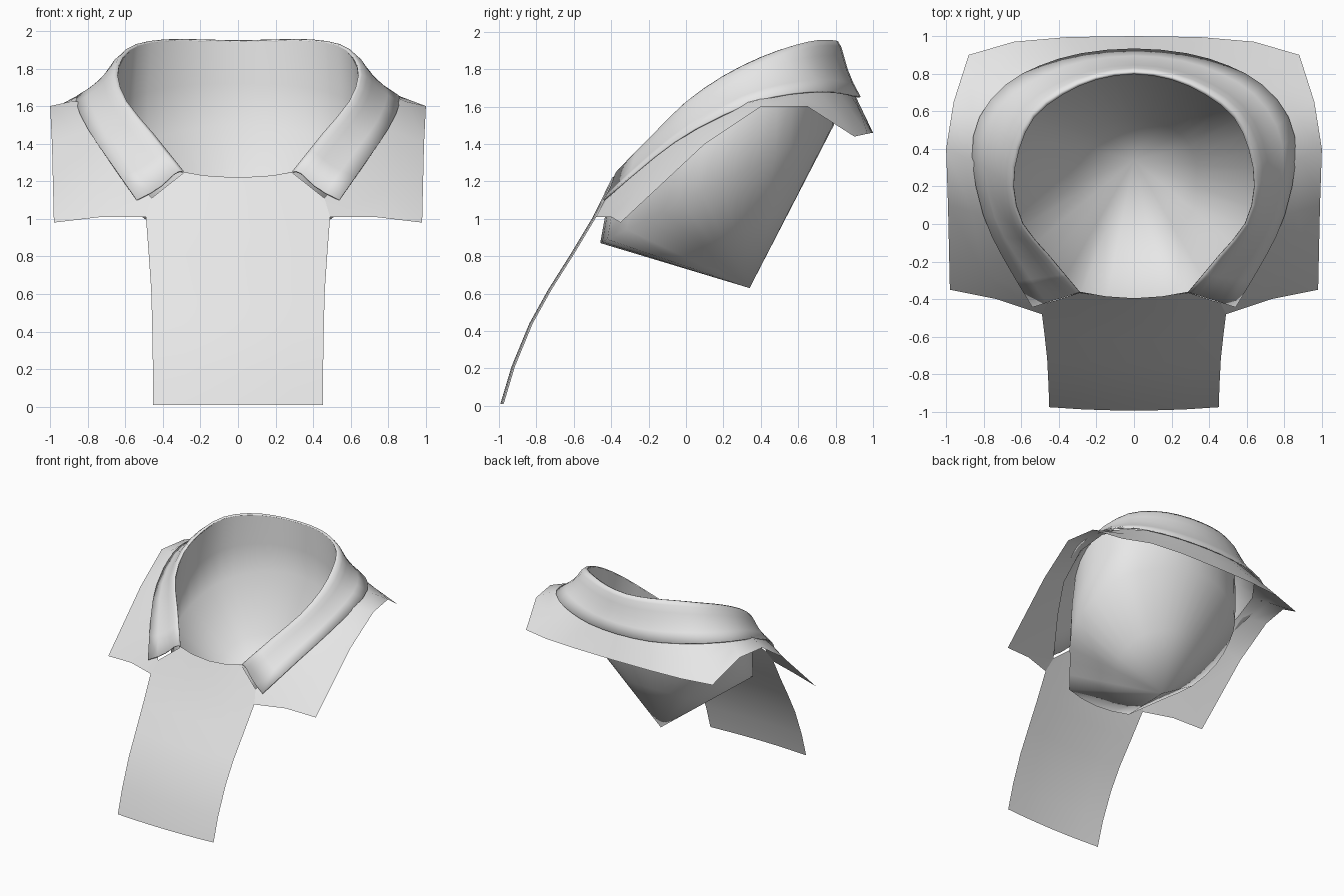
import bpy
from mathutils import Vector as V

if "Cube" in bpy.data.objects:
    bpy.data.objects.remove(bpy.data.objects["Cube"])

cloth = bpy.data.materials.new("light_grey_cloth")
cloth.use_nodes = True
cloth.diffuse_color = (0.8, 0.8, 0.8, 1)
cloth.node_tree.nodes["Principled BSDF"].inputs["Base Color"].default_value = (0.8, 0.8, 0.8, 1)


def smooth_path(pts):
    """Insert one curved midpoint between neighbouring points."""
    out = []
    for i in range(len(pts) - 1):
        a, b = pts[i], pts[i + 1]
        before = pts[i - 1] if i else V((-b.x, b.y, b.z))
        after = pts[i + 2] if i + 2 < len(pts) else b + (b - a)
        out += [a, (a + b) * 0.5625 - (before + after) * 0.0625]
    return out + [pts[-1]]


def mirrored(pts, closed=False):
    """Left half, back to front, becomes the whole row."""
    right = [V((-p.x, p.y, p.z)) for p in pts]
    return pts + right[::-1][1:-1] if closed else right[::-1][:-1] + pts


def sheet(name, rows, closed=False, tip=None):
    """Skin rows of points into a smooth surface, with an optional tip."""
    n = len(rows[0])
    verts = [p for row in rows for p in row]
    span = n if closed else n - 1
    faces = []
    for r in range(len(rows) - 1):
        for i in range(span):
            j = (i + 1) % n
            faces.append((r * n + i, r * n + j, (r + 1) * n + j, (r + 1) * n + i))
    if tip:
        last = (len(rows) - 1) * n
        faces += [(last + i, last + (i + 1) % n, len(verts)) for i in range(span)]
        verts.append(V(tip))
    mesh = bpy.data.meshes.new(name)
    mesh.from_pydata([tuple(v) for v in verts], [], faces)
    mesh.materials.append(cloth)
    mesh.shade_smooth()
    obj = bpy.data.objects.new(name, mesh)
    bpy.context.collection.objects.link(obj)
    return obj


# Fold line around the neck and outer edge of the collar
fold = [V(p) for p in [
    (0, .80, 1.94), (.2, .77, 1.945), (.38, .69, 1.945), (.53, .57, 1.92),
    (.61, .40, 1.86), (.64, .2, 1.76), (.59, 0, 1.62), (.45, -.17, 1.45), (.29, -.36, 1.25)]]
edge = [V(p) for p in [
    (0, .93, 1.65), (.28, .905, 1.655), (.5, .84, 1.67), (.68, .74, 1.68),
    (.82, .57, 1.67), (.86, .35, 1.62), (.8, .05, 1.48), (.7, -.17, 1.33), (.54, -.44, 1.1)]]


def between(a, b, t, s):
    """Blend sideways by t and downwards by s."""
    p = a.lerp(b, t)
    p.z = a.z + (b.z - a.z) * s
    return p


# Collar leaf: rounded at the fold, flared at the edge
fine_fold, fine_edge = smooth_path(fold), smooth_path(edge)
rows = []
for t, s in [(0, 0), (.08, -.02), (.2, .08), (.32, .27), (.47, .5), (.7, .75), (1, 1)]:
    rows.append(mirrored([between(a, b, t, s) for a, b in zip(fine_fold, fine_edge)]))
collar = sheet("collar", rows)
thick = collar.modifiers.new("thickness", "SOLIDIFY")
thick.thickness = 0.01
thick.offset = 0

# Yoke: shoulders and back, tucked under the collar
hem = [V(p) for p in [
    (0, 1, 1.46), (.35, .995, 1.46), (.64, .97, 1.455), (.88, .9, 1.44),
    (.96, .65, 1.6), (1, .4, 1.6), (.99, .1, 1.4), (.98, -.35, .98),
    (.73, -.4, 1.01), (.49, -.48, 1.01)]]
under = [between(a, b, .7, .78) - V((0, 0, .025)) for a, b in zip(fold, edge)]
under[-1] = V((.46, -.42, 1.11))
under.append(under[-1].copy())
middle = [a.lerp(b, .5) for a, b in zip(under, hem)]
for i in (4, 5, 6):
    middle[i].z += 0.01
sheet("yoke", [mirrored(under), mirrored(middle), mirrored(hem)])

# Front panel: hangs from the neckline
panel = []
panel.append([V(p) for p in [(0, -.395, 1.22), (.15, -.385, 1.228), (.29, -.365, 1.245), (.46, -.42, 1.11)]])
for half, y, z in [(.49, -.48, 1.01), (.475, -.6, .81), (.462, -.72, .62),
                   (.457, -.82, .44), (.453, -.915, .21), (.452, -.975, .01)]:
    panel.append([V((half * f, y - .018 * (1 - f * f), z)) for f in (0, .33, .63, 1)])
sheet("front_panel", [mirrored(row) for row in panel])

# Neck lining: inner wall dropping to a slanted ring, closed by a cone
neckline = smooth_path(fold) + [V((.15, -.385, 1.225)), V((0, -.395, 1.22))]
ring = []
for p in neckline:
    y = .19 + (p.y - .2) * (1.09 if p.y < .2 else 1.0)
    ring.append(V((p.x * 1.04, y, .87 + .504 * (y + .46))))
wall = [a.lerp(b, .5) + V((a.x * .02, 0, 0)) for a, b in zip(neckline, ring)]
cone = [p.lerp(V((0, .34, .63)), .5) for p in ring]
sheet("neck_lining", [mirrored(row, True) for row in (neckline, wall, ring, cone)],
      closed=True, tip=(0, .34, .63))
